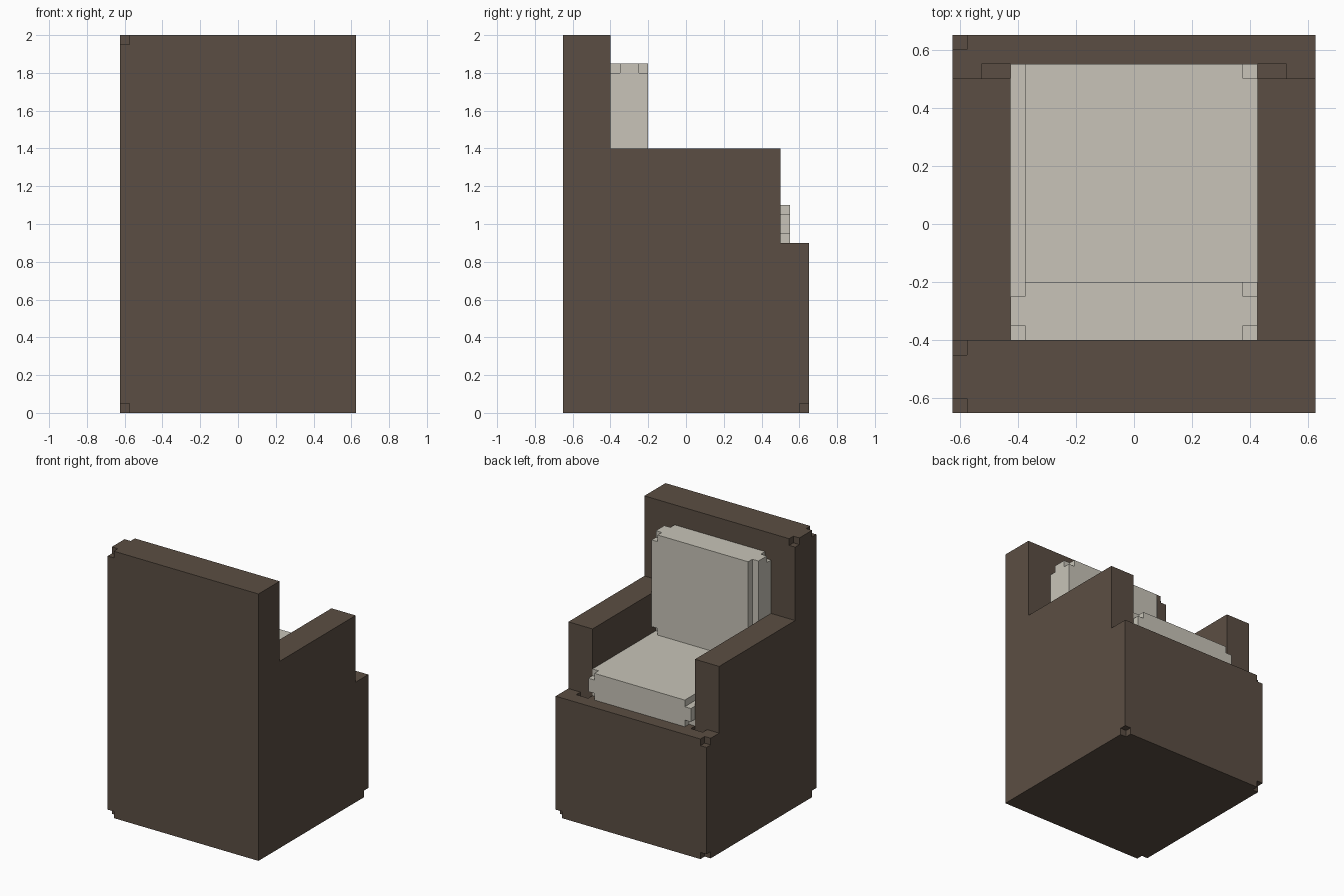
import bpy
import bmesh

cube = bpy.data.objects.get("Cube")
if cube:
    bpy.data.objects.remove(cube, do_unlink=True)


def material(name, rgb):
    m = bpy.data.materials.new(name)
    m.use_nodes = True
    m.diffuse_color = (*rgb, 1)
    m.node_tree.nodes["Principled BSDF"].inputs["Base Color"].default_value = (*rgb, 1)
    return m


brown = material("dark brown leather", (0.105, 0.076, 0.056))
cream = material("cream fabric", (0.577, 0.552, 0.479))


def extrude_profile(name, profile, x0, x1, mat):
    """Extrude a closed (y, z) profile from x0 to x1."""
    bm = bmesh.new()
    face = bm.faces.new([bm.verts.new((x0, y, z)) for y, z in profile])
    out = bmesh.ops.extrude_face_region(bm, geom=[face])
    verts = [v for v in out["geom"] if isinstance(v, bmesh.types.BMVert)]
    bmesh.ops.translate(bm, verts=verts, vec=(x1 - x0, 0, 0))
    bmesh.ops.recalc_face_normals(bm, faces=bm.faces)
    mesh = bpy.data.meshes.new(name)
    bm.to_mesh(mesh)
    bm.free()
    mesh.materials.append(mat)
    obj = bpy.data.objects.new(name, mesh)
    bpy.context.collection.objects.link(obj)
    return obj


def box(name, lo, hi, mat):
    (x0, y0, z0), (x1, y1, z1) = lo, hi
    return extrude_profile(name, [(y0, z0), (y1, z0), (y1, z1), (y0, z1)], x0, x1, mat)


def cut(obj, lo, hi):
    """Remove a box-shaped volume from obj."""
    cutter = box("cutter", lo, hi, obj.data.materials[0])
    cutter.hide_render = True
    mod = obj.modifiers.new("cut", "BOOLEAN")
    mod.operation = "DIFFERENCE"
    mod.solver = "EXACT"
    mod.object = cutter
    bpy.context.view_layer.objects.active = obj
    bpy.ops.object.modifier_apply(modifier=mod.name)
    bpy.data.objects.remove(cutter, do_unlink=True)


N = 0.05  # notch size


def notch(obj, x, y, z, sx, sy, sz):
    """Cut a small cube from a corner; signs point outward from the part."""
    a = [(c - s * N, c + s * N) for c, s in ((x, sx), (y, sy), (z, sz))]
    cut(obj, [min(p) for p in a], [max(p) for p in a])


# Body: stepped side outline, hollowed between the arms
body = extrude_profile("chair_body", [
    (-0.65, 0), (0.65, 0), (0.65, 0.9), (0.5, 0.9),
    (0.5, 1.4), (-0.4, 1.4), (-0.4, 2), (-0.65, 2)], -0.625, 0.625, brown)
cut(body, (-0.425, -0.4, 0.9), (0.425, 0.8, 1.6))

# Small slots in front of the arms
for s in (-1, 1):
    xs = sorted((s * 0.425, s * 0.525))
    cut(body, (xs[0], 0.5, 0.85), (xs[1], 0.55, 0.95))

# Notched body corners
for x, y, z, sx, sy, sz in [
        (-0.625, -0.65, 2, -1, -1, 1), (-0.625, -0.4, 2, -1, 1, 1),
        (-0.625, 0.65, 0.9, -1, 1, 1), (-0.625, -0.65, 0, -1, -1, -1),
        (-0.625, 0.65, 0, -1, 1, -1), (0.625, 0.65, 0, 1, 1, -1)]:
    notch(body, x, y, z, sx, sy, sz)

# Seat cushion with notched front corners and one stepped edge
seat = box("seat_cushion", (-0.425, -0.4, 0.9), (0.425, 0.55, 1.1), cream)
cut(seat, (-0.5, -0.5, 1.05), (-0.375, 0.7, 1.2))
notch(seat, 0.425, 0.55, 1.1, 1, 1, 1)
for s in (-1, 1):
    notch(seat, s * 0.425, 0.55, 0.9, s, 1, -1)

# Back cushion with notched corners and one stepped vertical edge
back = box("back_cushion", (-0.425, -0.4, 1.1), (0.425, -0.2, 1.85), cream)
cut(back, (-0.5, -0.25, 1.0), (-0.375, -0.1, 2.0))
for s in (-1, 1):
    notch(back, s * 0.425, -0.4, 1.85, s, -1, 1)
for z, sz in ((1.85, 1), (1.1, -1)):
    notch(back, 0.425, -0.2, z, 1, 1, sz)
